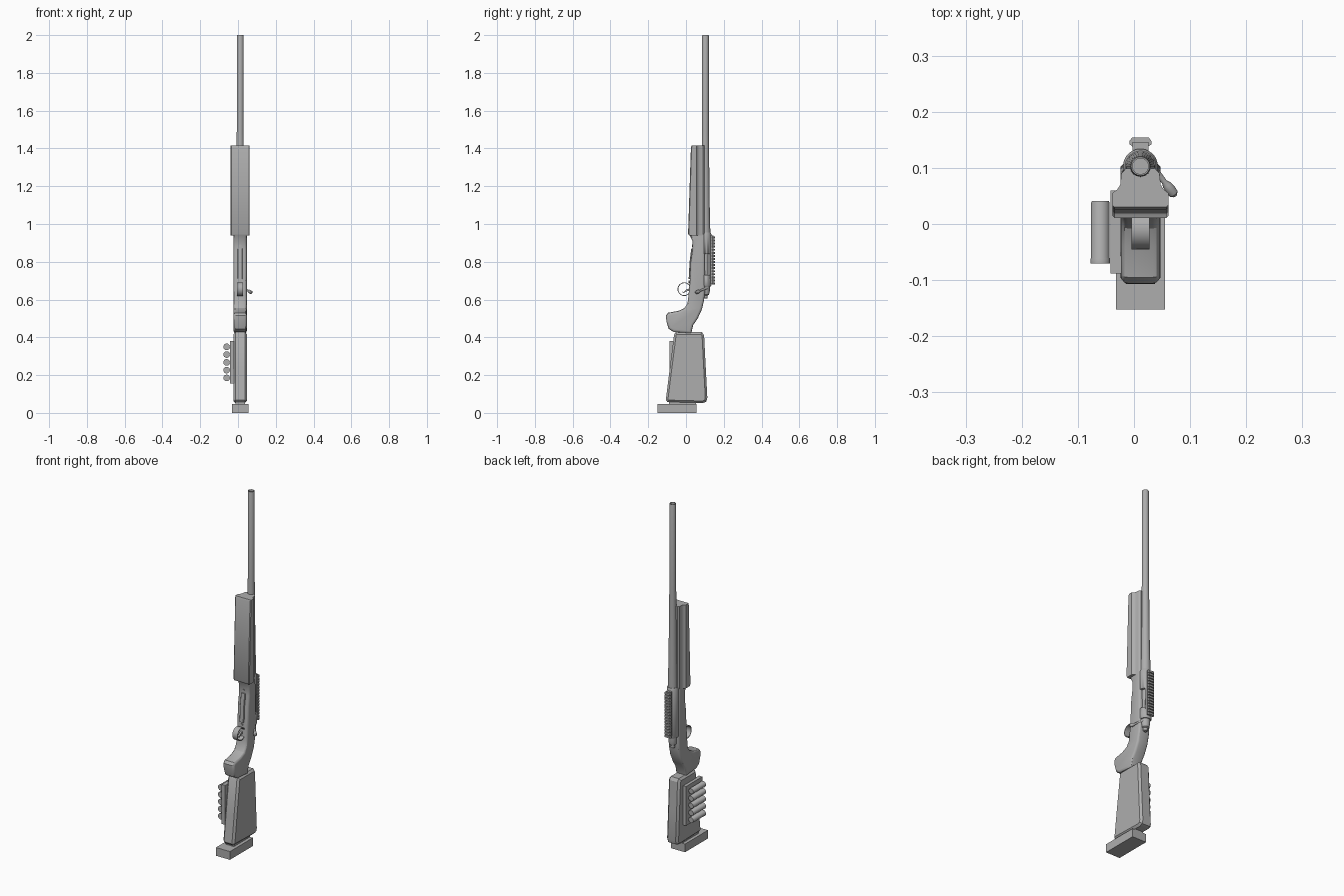
import bpy, bmesh, math
from mathutils import Vector

cube = bpy.data.objects.get("Cube")
if cube:
    bpy.data.objects.remove(cube, do_unlink=True)

CX = 0.0115   # centre plane of the rifle
BY = 0.103    # bore axis
GREY = (0.42, 0.42, 0.42, 1)
mat = bpy.data.materials.new("plain_grey")
mat.use_nodes = True
mat.diffuse_color = GREY
mat.node_tree.nodes["Principled BSDF"].inputs["Base Color"].default_value = GREY


def finish(name, bm, angle=30):
    bmesh.ops.recalc_face_normals(bm, faces=bm.faces)
    me = bpy.data.meshes.new(name)
    bm.to_mesh(me)
    bm.free()
    me.materials.append(mat)
    ob = bpy.data.objects.new(name, me)
    bpy.context.collection.objects.link(ob)
    bpy.ops.object.select_all(action='DESELECT')
    ob.select_set(True)
    bpy.context.view_layer.objects.active = ob
    bpy.ops.object.shade_smooth_by_angle(angle=math.radians(angle))
    return ob


def loft(name, rings, angle=30):
    """Skin closed rings that all have the same number of points."""
    bm = bmesh.new()
    loops = [[bm.verts.new(p) for p in ring] for ring in rings]
    for a, b in zip(loops, loops[1:]):
        for i in range(len(a)):
            j = (i + 1) % len(a)
            bm.faces.new((a[i], a[j], b[j], b[i]))
    bm.faces.new(loops[0])
    bm.faces.new(loops[-1])
    return finish(name, bm, angle)


def side_profile(name, pts, x0, x1, bevel=0, segments=1, angle=30):
    """Extrude a y-z outline along x, rounding its two rims."""
    bm = bmesh.new()
    a = [bm.verts.new((x0, y, z)) for y, z in pts]
    b = [bm.verts.new((x1, y, z)) for y, z in pts]
    caps = [bm.faces.new(a), bm.faces.new(b)]
    for i in range(len(a)):
        j = (i + 1) % len(a)
        bm.faces.new((a[i], a[j], b[j], b[i]))
    bmesh.ops.recalc_face_normals(bm, faces=bm.faces)
    if bevel:
        rim = list({e for f in caps for e in f.edges})
        bmesh.ops.bevel(bm, geom=rim, offset=bevel, segments=segments,
                        profile=0.5, affect='EDGES', clamp_overlap=False)
    return finish(name, bm, angle)


def box(name, x0, x1, y0, y1, z0, z1, bevel=0):
    return side_profile(name, [(y0, z0), (y1, z0), (y1, z1), (y0, z1)], x0, x1, bevel)


def circle(c, r, u, v, n=24):
    return [c + u * (r * math.cos(t)) + v * (r * math.sin(t))
            for t in (2 * math.pi * i / n for i in range(n))]


def turned(name, start, axis, profile, n=24):
    """Round part along an axis; profile lists (radius, distance)."""
    start, axis = Vector(start), Vector(axis).normalized()
    u = axis.orthogonal().normalized()
    v = axis.cross(u)
    return loft(name, [circle(start + axis * d, r, u, v, n) for r, d in profile], 35)


# Barrel with bored muzzle
turned("barrel", (CX, BY, 0), (0, 0, 1),
       [(0.026, 0.93), (0.0255, 0.97), (0.022, 1.12), (0.019, 1.4), (0.018, 1.5),
        (0.018, 1.995), (0.0165, 2.0), (0.014, 2.0), (0.014, 1.96)], 32)

# Receiver with an ejection port cut in its left side
receiver = turned("receiver", (CX, BY, 0), (0, 0, 1),
                  [(0.028, 0.67), (0.031, 0.675), (0.031, 0.945), (0.027, 0.955)], 32)
port = box("port_cutter", 0.024, 0.07, 0.095, 0.126, 0.73, 0.84)
port.hide_render = True
port.hide_viewport = True
cut = receiver.modifiers.new("ejection_port", 'BOOLEAN')
cut.object = port
cut.solver = 'EXACT'
turned("bolt_body", (CX, BY, 0), (0, 0, 1), [(0.018, 0.66), (0.018, 0.86)])
turned("bolt_shroud", (CX, BY, 0), (0, 0, 1),
       [(0.008, 0.605), (0.012, 0.608), (0.012, 0.622), (0.019, 0.626),
        (0.023, 0.645), (0.023, 0.672)])

# Bolt handle and knob
root, knob = Vector((0.028, 0.108, 0.662)), Vector((0.073, 0.051, 0.636))
turned("bolt_handle", root, knob - root,
       [(0.008, 0), (0.006, 0.02), (0.005, 0.045), (0.008, 0.052), (0.0095, 0.062),
        (0.0085, 0.073), (0.004, 0.078)], 16)

# Sight rail with cross slots
box("rail_base", CX - 0.014, CX + 0.014, 0.126, 0.146, 0.685, 0.94)
TEETH = 16
for i in range(TEETH):
    z = 0.68 + i * 0.26 / TEETH
    prof = [(0.014, 0.138), (0.0195, 0.142), (0.0195, 0.148), (0.015, 0.154)]
    ring = [(CX + x, y) for x, y in prof] + [(CX - x, y) for x, y in reversed(prof)]
    loft("rail_tooth", [[(x, y, h) for x, y in ring] for h in (z, z + 0.01)])

# Stock centre with the pistol grip
side_profile("grip_stock",
             [(-0.065, 0.428), (-0.092, 0.445), (-0.104, 0.485), (-0.106, 0.515), (-0.095, 0.53),
              (-0.04, 0.54), (-0.008, 0.555), (0.008, 0.58), (0.013, 0.62), (0.02, 0.7),
              (0.025, 0.8), (0.034, 0.86), (0.034, 0.91), (0.015, 0.95), (0.098, 0.95),
              (0.1, 0.64), (0.096, 0.6), (0.085, 0.55), (0.062, 0.5), (0.038, 0.465),
              (0.028, 0.42)],
             CX - 0.035, CX + 0.035, 0.013, 3)

# Wide fore-end tapering towards the muzzle
def fore_section(y_low, z):
    half = [(0.046, y_low), (0.05, y_low + 0.004), (0.05, 0.055), (0.041, 0.062),
            (0.036, 0.07), (0.034, 0.09), (0.026, 0.099)]
    pts = half + [(-x, y) for x, y in reversed(half)]
    return [(CX + x, y, z) for x, y in pts]


loft("fore_end", [fore_section(0.016, 0.938), fore_section(0.011, 0.948),
                  fore_section(0.026, 1.405), fore_section(0.03, 1.415)])

# Magazine floor plate and its screws
side_profile("floor_plate", [(0.014, 0.71), (0.019, 0.8), (0.028, 0.87), (0.036, 0.87), (0.03, 0.71)],
             CX - 0.013, CX + 0.013, 0.002)
for y, z in ((0.014, 0.695), (0.031, 0.885)):
    turned("guard_screw", (CX, y, z), (0, 1, 0), [(0.007, 0), (0.007, 0.02)], 12)

# Trigger guard bow and trigger
arc = [math.radians(a) for a in range(30, 331, 15)]
bow = [(r * math.cos(t) - 0.009, r * math.sin(t) + 0.655)
       for r, seq in ((0.036, arc), (0.032, arc[::-1])) for t in seq]
side_profile("trigger_guard", bow, CX - 0.016, CX + 0.016)
side_profile("trigger", [(0.022, 0.66), (0.004, 0.655), (-0.012, 0.64), (-0.022, 0.642),
                         (-0.012, 0.635), (0.006, 0.645), (0.022, 0.645)],
             CX - 0.005, CX + 0.005)

# Butt stock with chamfered rims
side_profile("butt_stock",
             [(-0.063, 0.415), (-0.055, 0.427), (0.085, 0.427), (0.096, 0.41), (0.104, 0.25),
              (0.113, 0.08), (0.108, 0.06), (0.09, 0.052), (-0.098, 0.057), (-0.107, 0.068),
              (-0.088, 0.22)],
             CX - 0.036, CX + 0.036, 0.011)
box("pad_spacer", CX - 0.026, CX + 0.026, -0.09, 0.053, 0.04, 0.07)
box("butt_pad", CX - 0.044, CX + 0.044, -0.152, 0.055, 0, 0.047)

# Cartridge carrier on the right side
box("cartridge_plate", -0.042, -0.02, -0.088, 0.06, 0.155, 0.38)
for i in range(5):
    turned("cartridge", (-0.06, -0.07, 0.185 + i * 0.0412), (0, 1, 0),
           [(0.0175, 0), (0.0175, 0.008), (0.0165, 0.01), (0.0165, 0.108), (0.015, 0.111)], 20)
